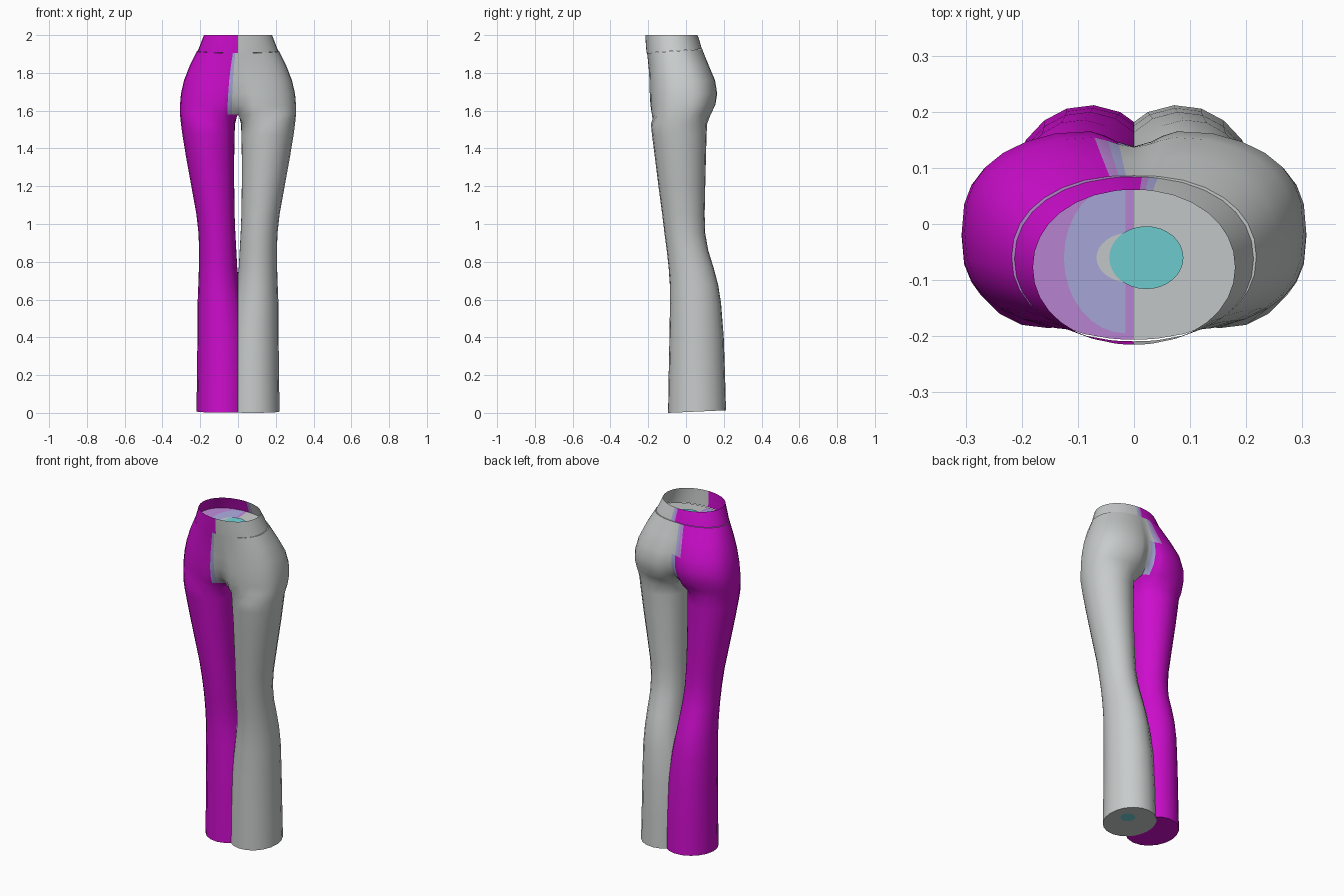
import bpy, bmesh
from math import sin, cos, pi, radians, exp, copysign

cube = bpy.data.objects.get("Cube")
if cube:
    bpy.data.objects.remove(cube, do_unlink=True)

# Flat colours
COLOURS = {
    "magenta": (0.61, 0.004, 0.61),
    "light_grey": (0.58, 0.60, 0.60),
    "lavender": (0.40, 0.40, 0.72),
    "mauve": (0.50, 0.24, 0.67),
    "teal": (0.16, 0.63, 0.65),
}
MAGENTA, GREY, LAVENDER, MAUVE, TEAL = range(5)
materials = []
for name, rgb in COLOURS.items():
    mat = bpy.data.materials.new(name)
    mat.use_nodes = True
    mat.diffuse_color = (*rgb, 1)
    mat.node_tree.nodes["Principled BSDF"].inputs["Base Color"].default_value = (*rgb, 1)
    materials.append(mat)

# Angles round the outer arc, from front centre to back centre
HALF = [11, 22, 33, 44, 56, 68, 80, 84, 87, 90]
ARC = [-a for a in reversed(HALF)] + [0] + HALF
LAST = len(ARC) - 2          # column next to the back centre
INNER = 5                    # points on the inner thigh


def finish(bm, name, smooth=True):
    mesh = bpy.data.meshes.new(name)
    bm.to_mesh(mesh)
    bm.free()
    obj = bpy.data.objects.new(name, mesh)
    bpy.context.collection.objects.link(obj)
    for mat in materials:
        mesh.materials.append(mat)
    if smooth:
        bpy.ops.object.select_all(action="DESELECT")
        obj.select_set(True)
        bpy.context.view_layer.objects.active = obj
        bpy.ops.object.shade_smooth_by_angle(angle=radians(45))
    return obj


def leg_ring(z, x_in, x_out, front, back, tilt=0.0):
    """Full oval round one leg."""
    cx, rx = (x_in + x_out) / 2, (x_out - x_in) / 2
    cy, ry = (front + back) / 2, (back - front) / 2
    angles = [a * 150 / 90 for a in ARC]
    angles += [150 + 60 * (k + 1) / (INNER + 1) for k in range(INNER)]
    ring = []
    for a in angles:
        y = cy + ry * sin(radians(a))
        ring.append((cx + rx * cos(radians(a)), y, z + tilt * (y - front)))
    return ring


def hip_arc(z, rx, front, back, cleft_front, cleft_back, power, tilt=0.0):
    """Outer half outline of the hips, ending on the centre plane."""
    cy, ry = (front + back) / 2, (back - front) / 2
    arc = []
    for a in ARC:
        s, c = sin(radians(a)), max(cos(radians(a)), 0)
        x = 0.0 if abs(a) == 90 else rx * c ** power
        y = cy + ry * copysign(abs(s) ** power, s)
        pull = exp(-(x / 0.055) ** 2)
        y += pull * (cleft_front if s < 0 else -cleft_back)
        arc.append((x, y, z + tilt * (y - front)))
    return arc


def hip_ring(*args):
    arc = hip_arc(*args)
    (_, y0, z0), (_, y1, z1) = arc[-1], arc[0]
    for k in range(INNER):
        t = (k + 1) / (INNER + 1)
        arc.append((0.0, y0 + (y1 - y0) * t, z0 + (z1 - z0) * t + 0.012 * sin(pi * t)))
    return arc


def loft(bm, rings, side, closed, colour):
    """Skin a list of rings on one side of the centre plane."""
    loops = [[bm.verts.new((side * x, y, z)) for x, y, z in ring] for ring in rings]
    count = len(rings[0])
    for low, high in zip(loops, loops[1:]):
        for j in range(count if closed else count - 1):
            k = (j + 1) % count
            quad = (low[j], low[k], high[k], high[j])
            if all(abs(v.co.x) < 1e-4 for v in quad):
                continue
            face = bm.faces.new(quad)
            face.material_index = colour(side, j, face.calc_center_median().z)
    return loops


def trouser_colour(side, column, z):
    if side > 0:
        return GREY
    if z > 1.6:
        if column == 0:
            return GREY
        if column == 1:
            return LAVENDER
        if z > 1.74:
            return {LAST: GREY, LAST - 1: LAVENDER, LAST - 2: MAUVE}.get(column, MAGENTA)
        if column == LAST:
            return LAVENDER
    return MAGENTA


def band_colour(side, column, z):
    if side < 0:
        return MAGENTA
    return {LAST: MAGENTA, LAST - 1: MAUVE, LAST - 2: LAVENDER}.get(column, GREY)


# Legs and hips: z, inner x, outer x, front y, back y
LEGS = [
    (0.20, -0.055, 0.217, -0.092, 0.207),
    (0.40, -0.045, 0.215, -0.088, 0.200),
    (0.58, -0.022, 0.214, -0.085, 0.186),
    (0.68, -0.006, 0.210, -0.086, 0.170),
    (0.77, 0.004, 0.207, -0.092, 0.146),
    (0.86, 0.009, 0.206, -0.102, 0.118),
    (0.95, 0.014, 0.209, -0.114, 0.102),
    (1.05, 0.018, 0.220, -0.126, 0.099),
    (1.20, 0.020, 0.247, -0.146, 0.102),
    (1.36, 0.020, 0.276, -0.166, 0.106),
    (1.47, 0.018, 0.294, -0.180, 0.109),
    (1.53, 0.016, 0.302, -0.186, 0.112),
]
# z, half width, front y, back y, front cleft, back cleft, squareness
HIPS = [
    (1.58, 0.307, -0.190, 0.140, 0.065, 0.070, 0.76),
    (1.63, 0.307, -0.194, 0.163, 0.032, 0.050, 0.76),
    (1.69, 0.302, -0.196, 0.172, 0.014, 0.034, 0.78),
    (1.76, 0.286, -0.197, 0.161, 0.006, 0.024, 0.80),
    (1.84, 0.255, -0.199, 0.127, 0.000, 0.014, 0.85),
    (1.905, 0.218, -0.206, 0.088, 0.000, 0.002, 0.92, 0.07),
]
bm = bmesh.new()
for side in (1, -1):
    hem = leg_ring(0.0 if side > 0 else 0.001, -0.06, 0.22, -0.095, 0.212, 0.045)
    rings = [hem] + [leg_ring(*r) for r in LEGS] + [hip_ring(*r) for r in HIPS]
    loops = loft(bm, rings, side, True, trouser_colour)
    # Closed hem and closed waist under the band
    bm.faces.new(loops[0]).material_index = GREY if side > 0 else MAGENTA
    bm.faces.new(loops[-1][:len(ARC)]).material_index = GREY if side > 0 else MAUVE
bmesh.ops.remove_doubles(bm, verts=bm.verts, dist=1e-5)
bmesh.ops.recalc_face_normals(bm, faces=bm.faces)
finish(bm, "trousers")

# Open waistband
bm = bmesh.new()
for side in (1, -1):
    rings = [hip_arc(1.906, 0.213, -0.209, 0.084, 0, 0, 0.92, 0.07),
             hip_arc(1.955, 0.196, -0.213, 0.073, 0, 0, 0.94, 0.035),
             hip_arc(2.0, 0.180, -0.215, 0.061, 0, 0, 0.96)]
    loft(bm, rings, side, False, band_colour)
bmesh.ops.remove_doubles(bm, verts=bm.verts, dist=1e-5)
bmesh.ops.recalc_face_normals(bm, faces=bm.faces)
finish(bm, "waistband")


def patch(name, colour, cx, cy, rx, ry, base, tilt, x_max=1.0):
    """Thin flat oval, optionally cut off at x_max."""
    bm = bmesh.new()
    verts = []
    for i in range(32):
        a = 2 * pi * i / 32
        x, y = cx + rx * cos(a), cy + ry * sin(a)
        verts.append(bm.verts.new((min(x, x_max), y, base + tilt * y)))
    face = bm.faces.new(verts)
    face.material_index = colour
    bmesh.ops.dissolve_degenerate(bm, dist=1e-5, edges=bm.edges)
    finish(bm, name, smooth=False)


# Painted areas on the waist cover
WAIST = 1.905 + 0.07 * 0.206
patch("waist_lavender_patch", LAVENDER, -0.015, -0.06, 0.11, 0.135, WAIST + 0.002, 0.07, -0.015)
patch("waist_grey_patch", GREY, -0.005, -0.06, 0.062, 0.045, WAIST + 0.004, 0.07)
patch("waist_teal_patch", TEAL, 0.022, -0.06, 0.066, 0.056, WAIST + 0.006, 0.07)

# Painted spot under the left hem
patch("hem_teal_patch", TEAL, 0.12, 0.09, 0.04, 0.04, 0.045 * 0.095 - 0.002, 0.045)
